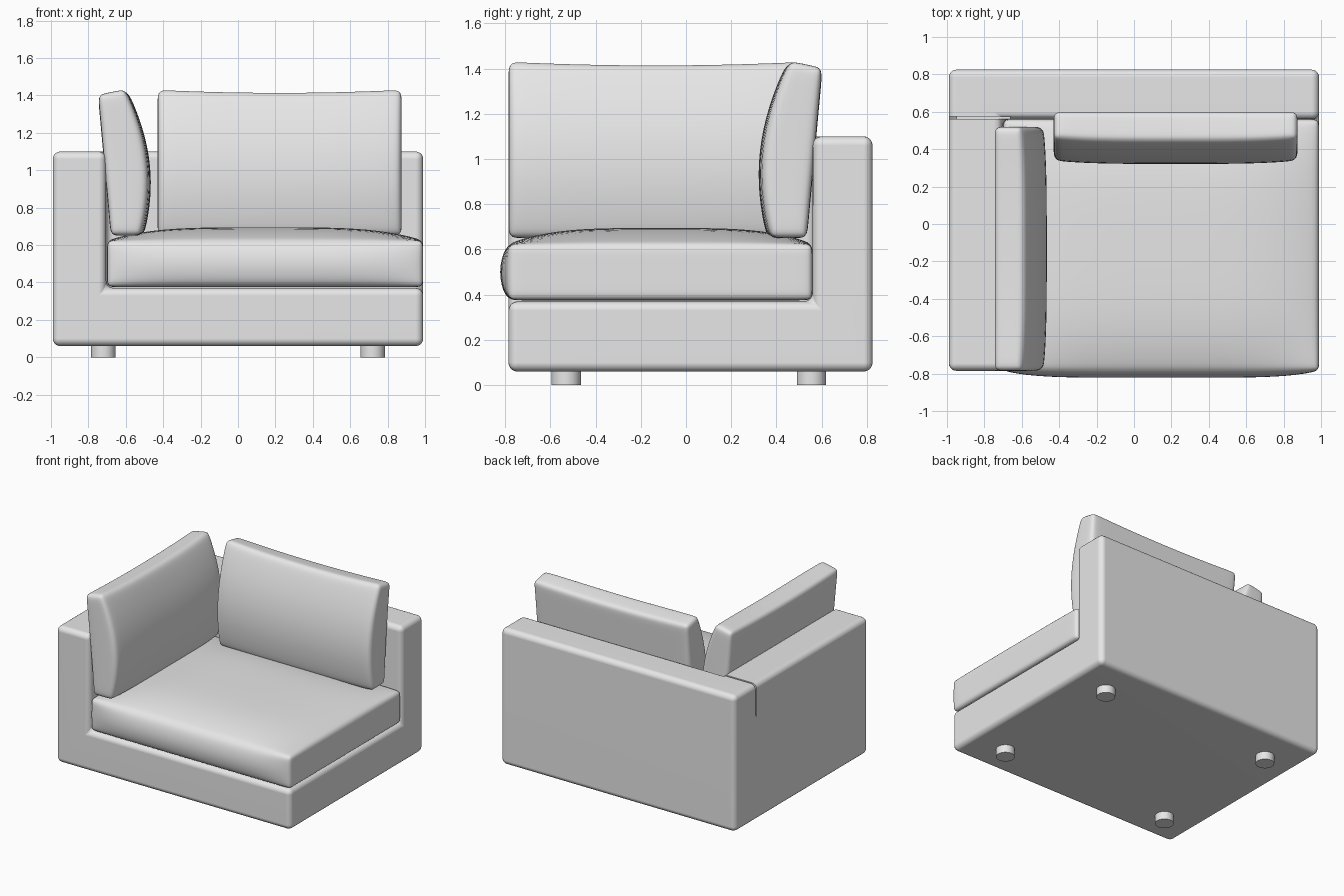
import bpy, bmesh, math
from mathutils import Vector, Matrix

if "Cube" in bpy.data.objects:
    bpy.data.objects.remove(bpy.data.objects["Cube"], do_unlink=True)

fabric = bpy.data.materials.new("grey_fabric")
fabric.use_nodes = True
GREY = (0.8, 0.8, 0.8, 1)
fabric.diffuse_color = GREY
for node in fabric.node_tree.nodes:
    if node.type == 'BSDF_PRINCIPLED':
        node.inputs["Base Color"].default_value = GREY


def make_object(name, bm):
    bmesh.ops.recalc_face_normals(bm, faces=bm.faces[:])
    mesh = bpy.data.meshes.new(name)
    bm.to_mesh(mesh)
    bm.free()
    obj = bpy.data.objects.new(name, mesh)
    mesh.materials.append(fabric)
    bpy.context.collection.objects.link(obj)
    return obj


def box_mesh(lo, hi):
    bm = bmesh.new()
    bmesh.ops.create_cube(bm, size=1)
    lo, hi = Vector(lo), Vector(hi)
    for v in bm.verts:
        v.co = (lo + hi) / 2 + v.co * (hi - lo)
    return bm


def select_only(obj):
    bpy.ops.object.select_all(action='DESELECT')
    obj.select_set(True)
    bpy.context.view_layer.objects.active = obj


def finish(obj, angle=40):
    """Apply the modifiers and smooth the shading."""
    select_only(obj)
    for mod in list(obj.modifiers):
        bpy.ops.object.modifier_apply(modifier=mod.name)
    bpy.ops.object.shade_smooth_by_angle(angle=math.radians(angle))


def subtract(obj, cutter):
    cutter.hide_render = True
    mod = obj.modifiers.new("Cut", 'BOOLEAN')
    mod.operation = 'DIFFERENCE'
    mod.solver = 'EXACT'
    mod.object = cutter


def soft_box(name, lo, hi, cuts, radius, shape):
    """Rounded box, cut into a grid and pushed into a stuffed shape."""
    bm = box_mesh(lo, hi)
    for axis, count in enumerate(cuts):
        normal = Vector([float(i == axis) for i in range(3)])
        for k in range(1, count):
            at = lo[axis] + (hi[axis] - lo[axis]) * k / count
            bmesh.ops.bisect_plane(bm, geom=bm.verts[:] + bm.edges[:] + bm.faces[:],
                                   plane_co=normal * at, plane_no=normal)
    rim = [e for e in bm.edges if e.calc_face_angle(0) > 1]
    bmesh.ops.bevel(bm, geom=rim, offset=radius, segments=3, profile=0.5,
                    affect='EDGES', clamp_overlap=True)
    for v in bm.verts:
        # u runs -1..1 along x, t and w run 0..1 along y and z
        u, t, w = [(v.co[i] - lo[i]) / (hi[i] - lo[i]) for i in range(3)]
        v.co = shape(v.co.copy(), 2 * u - 1, t, w)
    obj = make_object(name, bm)
    obj.modifiers.new("Smooth", 'SUBSURF').levels = 1
    finish(obj, 60)
    return obj


# Frame: a block with the seat corner removed, leaving base, arm and back
frame = make_object("frame", box_mesh((-0.99, -0.785, 0.06), (0.99, 0.825, 1.10)))
notch = make_object("seat_cutter", box_mesh((-0.705, -2, 0.37), (2, 0.56, 2)))
subtract(frame, notch)
bevel = frame.modifiers.new("Round", 'BEVEL')
bevel.width, bevel.segments = 0.04, 5
bevel.limit_method = 'ANGLE'

# Seam where the arm meets the back, fading out down the outer side
bm = bmesh.new()
outline = [(-1.05, 0.80), (-0.992, 0.82), (-0.95, 1.06),
           (-0.66, 1.06), (-0.66, 1.2), (-1.05, 1.2)]
face = bm.faces.new([bm.verts.new((x, 0.562, z)) for x, z in outline])
grown = bmesh.ops.extrude_face_region(bm, geom=[face])["geom"]
bmesh.ops.translate(bm, vec=(0, 0.014, 0),
                    verts=[g for g in grown if isinstance(g, bmesh.types.BMVert)])
seam = make_object("seam_cutter", bm)
subtract(frame, seam)
finish(frame)
for cutter in (notch, seam):
    bpy.data.objects.remove(cutter, do_unlink=True)
frame.modifiers.new("Clean shading", 'WEIGHTED_NORMAL').keep_sharp = True


# Seat cushion: crowned top and bulging front
def seat_shape(co, u, t, w):
    v = 2 * t - 1
    co.z += 0.07 * w * (1 - u ** 4) * (1 - v ** 4)
    co.y -= 0.04 * (1 - t) * (1 - (2 * w - 1) ** 2) * (1 - u ** 6)
    return co


soft_box("seat_cushion", (-0.70, -0.785, 0.375), (0.99, 0.56, 0.625),
         (14, 12, 4), 0.03, seat_shape)


# Loose cushions: leaning back, full in front, with slightly raised top corners
def loose_shape(co, u, t, w):
    front = 0.36 - 0.223 * w + 0.308 * w * w + 0.018 * u ** 4
    rear = 0.535 + 0.068 * w
    co.y = front + (rear - front) * t
    co.z += w * (0.016 * u * u - 0.03 * t)
    return co


back_cushion = soft_box("back_cushion", (-0.43, 0.36, 0.65), (0.875, 0.56, 1.42),
                        (12, 2, 8), 0.035, loose_shape)
arm_cushion = back_cushion.copy()
arm_cushion.data = back_cushion.data.copy()
arm_cushion.name = "arm_cushion"
bpy.context.collection.objects.link(arm_cushion)
arm_cushion.data.transform(Matrix.Translation((-0.145, -0.355, 0))
                           @ Matrix.Rotation(math.pi / 2, 4, 'Z'))

# Four short round feet
for side, x in (("right", -0.72), ("left", 0.72)):
    for end, y in (("front", -0.53), ("back", 0.555)):
        bm = bmesh.new()
        bmesh.ops.create_cone(bm, cap_ends=True, segments=32, radius1=0.065,
                              radius2=0.065, depth=0.07,
                              matrix=Matrix.Translation((x, y, 0.035)))
        finish(make_object(f"{end}_{side}_foot", bm))
